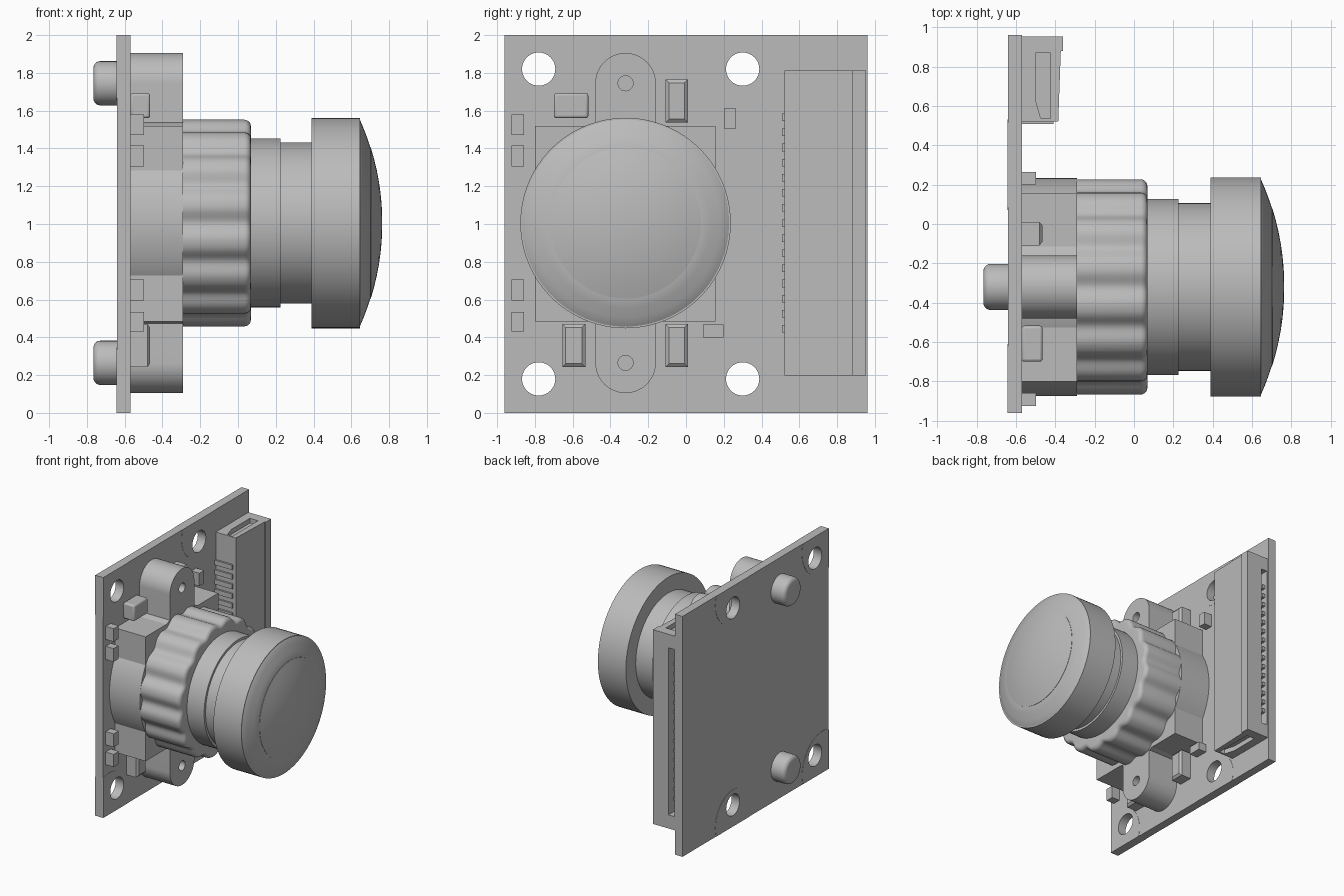
import bpy, bmesh
from math import sin, cos, pi, tau, sqrt, radians

if "Cube" in bpy.data.objects:
    bpy.data.objects.remove(bpy.data.objects["Cube"])

GREY = (0.5, 0.5, 0.5, 1)
grey = bpy.data.materials.new("plain grey")
grey.use_nodes = True
grey.diffuse_color = GREY
grey.node_tree.nodes["Principled BSDF"].inputs["Base Color"].default_value = GREY

BACK, FACE = -0.64, -0.57        # the two sides of the board
EDGE = 0.96                      # half width of the board
CY, CZ = -0.32, 1.005            # optical axis
MOUNT = -0.29                    # front of the lens mount


def finish(name, bm):
    bmesh.ops.remove_doubles(bm, verts=bm.verts, dist=1e-5)
    bmesh.ops.recalc_face_normals(bm, faces=bm.faces)
    mesh = bpy.data.meshes.new(name)
    bm.to_mesh(mesh)
    bm.free()
    mesh.materials.append(grey)
    smooth(mesh)
    obj = bpy.data.objects.new(name, mesh)
    bpy.context.collection.objects.link(obj)
    return obj


def smooth(mesh):
    for p in mesh.polygons:
        p.use_smooth = True
    mesh.set_sharp_from_angle(angle=radians(30))


def box(name, x, y, z, taper=0):
    """Box from ranges; taper draws in the +x face."""
    bm = bmesh.new()
    rings = []
    for px, t in ((x[0], 0), (x[1], taper)):
        rings.append([bm.verts.new((px, py, pz)) for py, pz in (
            (y[0] + t, z[0] + t), (y[1] - t, z[0] + t),
            (y[1] - t, z[1] - t), (y[0] + t, z[1] - t))])
    skin(bm, rings)
    return finish(name, bm)


def skin(bm, rings):
    n = len(rings[0])
    for a, b in zip(rings, rings[1:]):
        for i in range(n):
            j = (i + 1) % n
            bm.faces.new((a[i], a[j], b[j], b[i]))
    bm.faces.new(rings[0])
    bm.faces.new(rings[-1])


def prism(name, outline, lo, hi, axis="x"):
    """Outline is (y, z) when extruded along x, (x, y) along z."""
    bm = bmesh.new()
    place = (lambda p, h: (h, *p)) if axis == "x" else (lambda p, h: (*p, h))
    skin(bm, [[bm.verts.new(place(p, h)) for p in outline] for h in (lo, hi)])
    return finish(name, bm)


def lathe(name, profile, y=CY, z=CZ, steps=96, lobe=lambda a: 0):
    """Turn an (x, radius) profile about an axis along x."""
    bm = bmesh.new()
    rings = []
    for x, r in profile:
        ring = []
        for i in range(steps):
            a = tau * i / steps
            ring.append(bm.verts.new((x, y + (r - lobe(a)) * cos(a), z + (r - lobe(a)) * sin(a))))
        rings.append(ring)
    skin(bm, rings)
    return finish(name, bm)


def cylinder(name, lo, hi, r, y, z, steps=40):
    return lathe(name, [(lo, r), (hi, r)], y, z, steps)


def cut(obj, cutters):
    for c in cutters:
        mod = obj.modifiers.new("cut", "BOOLEAN")
        mod.operation, mod.solver, mod.object = "DIFFERENCE", "EXACT", c
        bpy.context.view_layer.objects.active = obj
        bpy.ops.object.modifier_apply(modifier=mod.name)
    smooth(obj.data)


def fillet(x, r, size, n=5):
    """Rounded outer edge ending at x."""
    return [(x - size + size * sin(pi / 2 * i / n), r - size + size * cos(pi / 2 * i / n))
            for i in range(n + 1)]


# Circuit board with mounting holes and thin pads around them
board = box("circuit_board", (BACK, FACE), (-EDGE, EDGE), (0, 2))
hole_cutters = [cylinder("hole_cutter", BACK - 0.1, FACE + 0.1, 0.088, y, z)
                for y in (-0.78, 0.30) for z in (0.18, 1.82)]
cut(board, hole_cutters)
for py, pr in ((-0.88, 0.27), (0.30, 0.23)):
    for pz in (0.075, 1.925):
        rim = []
        for i in range(64):
            a = tau * i / 64
            p = (max(-EDGE, py + pr * cos(a)), min(2, max(0, pz + pr * sin(a))))
            if not rim or p != rim[-1]:
                rim.append(p)
        pad = prism("hole_pad", rim, BACK - 0.002, FACE + 0.002)
        cut(pad, [c for c, (hy, hz) in zip(hole_cutters, [
            (y, z) for y in (-0.78, 0.30) for z in (0.18, 1.82)])
            if abs(hy - py) < 0.2 and abs(hz - pz) < 0.2])

# Lens mount: square block, round body and two screw ears
box("mount_block", (FACE, MOUNT), (-0.80, 0.155), (0.485, 1.52))
cylinder("mount_body", FACE, MOUNT, 0.555, CY, CZ, 96)
ear_r, ear_z = 0.16, 0.74
outline = []
for i in range(49):
    a = pi * i / 48
    outline.append((CY + ear_r * cos(a), CZ + ear_z + ear_r * sin(a)))
outline += [(2 * CY - y, 2 * CZ - z) for y, z in outline]
ears = prism("mount_ears", outline, FACE, MOUNT)
screw_cutters = [cylinder("screw_cutter", MOUNT - 0.15, MOUNT + 0.1, 0.04, CY, CZ + s * ear_z, 24)
                 for s in (-1, 1)]
cut(ears, screw_cutters)

# Locating pegs behind the board
for s in (-1, 1):
    peg = [(-x, r) for x, r in fillet(0.765, 0.117, 0.035)]
    lathe("locating_peg", [(BACK, 0.117)] + peg, CY, CZ + s * ear_z, 40)

# Scalloped focus ring
lathe("focus_ring", [(MOUNT, 0.555)] + fillet(0.068, 0.555, 0.035) + [(0.068, 0.44)],
      steps=192, lobe=lambda a: 0.032 * (0.5 + 0.5 * cos(16 * a)) ** 1.5)

# Lens barrel, head and domed glass
lathe("lens_barrel", [(0.05, 0.447), (0.225, 0.447), (0.225, 0.427), (0.40, 0.427)])
lathe("lens_head", [(0.388, 0.557), (0.645, 0.557)])
R = 1.343


def dome(r):
    return 0.762 - R + sqrt(R * R - r * r)


lathe("dome_rim", [(0.64, 0.557)] + [(dome(r), r) for r in (0.555, 0.50, 0.45, 0.402)])
lathe("dome_glass", [(0.66, 0.40)] + [(dome(r) + 0.002, r) for r in
                                      (0.40, 0.34, 0.28, 0.22, 0.16, 0.10, 0.04)])

# Cable connector with a slot in its outer side and hollow ends
Z0, Z1 = 0.197, 1.813
body = prism("connector_body", [(FACE, 0.522), (-0.385, 0.522), (-0.372, 0.88),
                                (-0.362, 0.88), (-0.362, 0.952), (FACE, 0.952)], Z0, Z1, "z")
recess = [(-0.50, 0.87), (-0.50, 0.63), (-0.475, 0.54), (-0.425, 0.535), (-0.425, 0.87)]
connector_cutters = [
    box("slot_cutter", (-0.56, -0.505), (0.68, 1.1), (0.31, 1.70)),
    prism("end_cutter", recess, Z0 - 0.1, Z0 + 0.04, "z"),
    prism("end_cutter", recess, Z1 - 0.04, Z1 + 0.1, "z")]
cut(body, connector_cutters)

# Connector pins: solder tails and contacts inside the slot
for i in range(15):
    z = 0.445 + i * 0.08
    box("pin_tail", (FACE, -0.41), (0.507, 0.53), (z - 0.02, z + 0.02))
    box("pin_contact", (-0.56, -0.535), (0.67, 0.93), (z - 0.015, z + 0.015))

# Surface components: tapered tall ones, one block chip, small flat ones
for y, z in (((-0.108, 0.01), (1.537, 1.765)), ((-0.108, 0.01), (0.243, 0.47)),
             ((-0.655, -0.533), (0.243, 0.47))):
    base = box("tall_component", (FACE, -0.48), y, z)
    box("tall_component_top", (-0.48, -0.465), y, z, 0.018)
chip = box("block_chip", (FACE, -0.465), (-0.70, -0.517), (1.56, 1.693))
bevel = chip.modifiers.new("soft edges", "BEVEL")
bevel.width, bevel.segments = 0.014, 3
for y, z in [((-0.925, -0.858), zz) for zz in
             ((1.472, 1.58), (1.305, 1.415), (0.595, 0.705), (0.43, 0.535))] + [
        ((0.20, 0.265), (1.505, 1.612)), ((0.09, 0.198), (0.40, 0.467))]:
    box("small_component", (FACE, -0.497), y, z)

# Remove the cutters now that they are applied
for c in hole_cutters + screw_cutters + connector_cutters:
    bpy.data.objects.remove(c)
